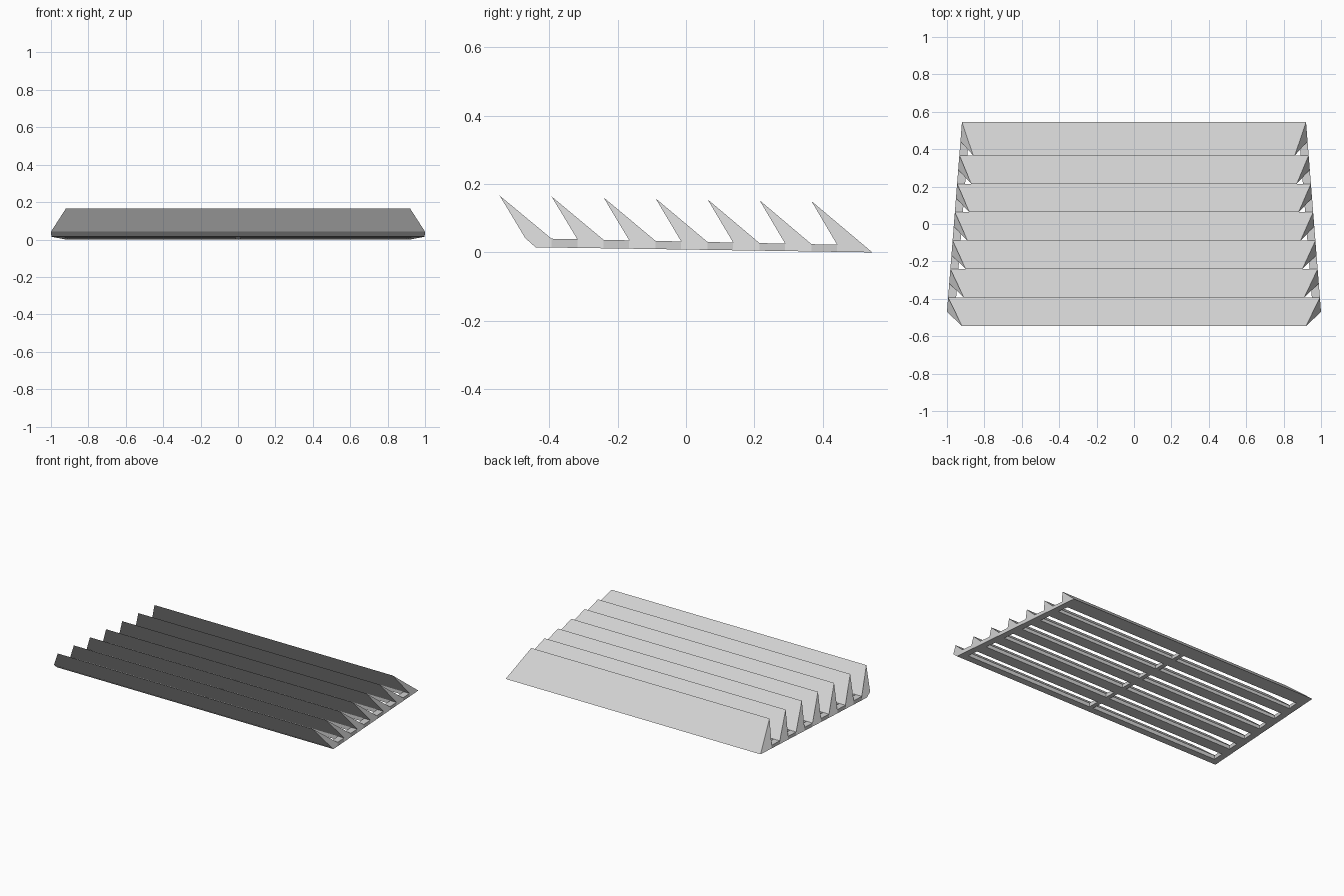
import bpy
import bmesh

cube = bpy.data.objects.get("Cube")
if cube:
    bpy.data.objects.remove(cube, do_unlink=True)

grey = bpy.data.materials.new("light_grey")
grey.use_nodes = True
GREY = (0.64, 0.64, 0.64, 1)
grey.diffuse_color = GREY
grey.node_tree.nodes["Principled BSDF"].inputs["Base Color"].default_value = GREY

COUNT, PITCH = 7, 0.152
FRONT, BACK = -0.47, 0.545
RAIL_WIDTH = 0.043


def outer(y):
    """Half width of the tapering frame."""
    return 1 - 0.079 * (y - FRONT)


def inner(y):
    return outer(y) - RAIL_WIDTH


def bottom(y):
    return 0.0152 * (BACK - y)


def top(y):
    return 0.04 - 0.021 * (y + 0.395)


def front_base(i):
    return FRONT + PITCH * i


def back_base(i):
    return BACK if i == COUNT - 1 else -0.393 + PITCH * i


def loft(bm, left, right):
    """Solid between two matching end outlines."""
    a = [bm.verts.new(p) for p in left]
    b = [bm.verts.new(p) for p in right]
    bm.faces.new(a)
    bm.faces.new(b[::-1])
    n = len(a)
    for k in range(n):
        m = (k + 1) % n
        bm.faces.new((a[k], b[k], b[m], a[m]))


def finish(bm, name):
    bmesh.ops.recalc_face_normals(bm, faces=bm.faces[:])
    mesh = bpy.data.meshes.new(name)
    bm.to_mesh(mesh)
    bm.free()
    mesh.materials.append(grey)
    bpy.context.collection.objects.link(bpy.data.objects.new(name, mesh))


def strip(name, x_a, x_b):
    """Lengthwise strip filling the gaps between the slats."""
    bm = bmesh.new()
    for i in range(COUNT - 1):
        y0, y1 = back_base(i), front_base(i + 1)
        outline = [(y0, bottom(y0)), (y1, bottom(y1)), (y1, top(y1)), (y0, top(y0))]
        loft(bm, [(x_a(y), y, z) for y, z in outline],
             [(x_b(y), y, z) for y, z in outline])
    finish(bm, name)


# Slanted wedge slats with flush base bars
for i in range(COUNT):
    f, b = front_base(i), back_base(i)
    tip = (0.92 - 0.01 * i, -0.545 + PITCH * i, 0.166 - 0.0027 * i)
    toe = f + 0.03 if i == 0 else f
    section = [(f, top(f)), (toe, bottom(toe)), (b, bottom(b))]
    if i < COUNT - 1:
        section.append((b, top(b)))
    end = [tip] + [(outer(y), y, z) for y, z in section]
    bm = bmesh.new()
    loft(bm, end, [(-x, y, z) for x, y, z in end])
    finish(bm, f"slat_{i + 1}")

# Side rails and centre rib
strip("left_rail", inner, outer)
strip("right_rail", lambda y: -outer(y), lambda y: -inner(y))
strip("centre_rib", lambda y: -0.014, lambda y: 0.014)
